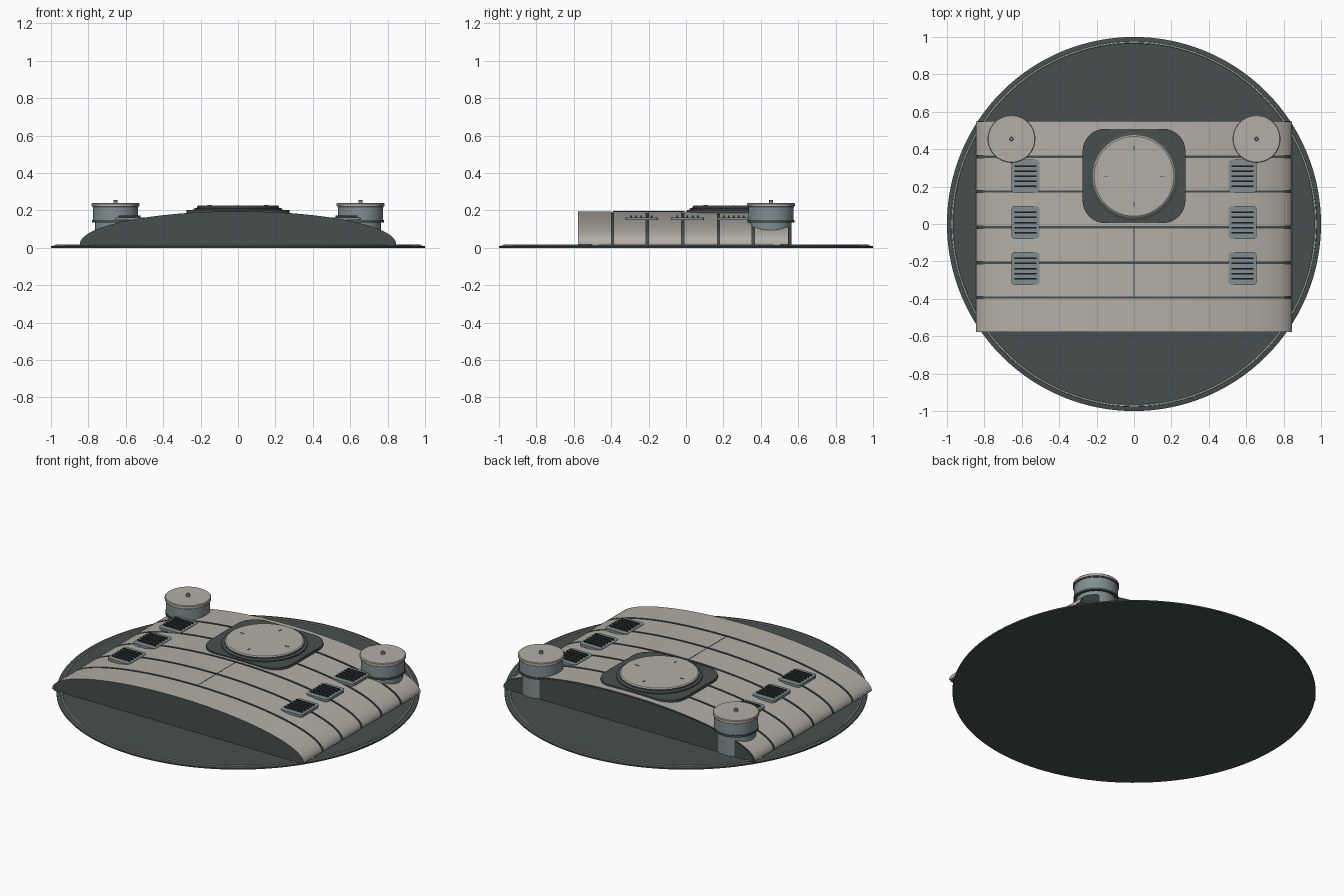
import bpy, bmesh, math

if "Cube" in bpy.data.objects:
    bpy.data.objects.remove(bpy.data.objects["Cube"])


def material(name, rgb):
    m = bpy.data.materials.new(name)
    m.diffuse_color = (*rgb, 1)
    m.use_nodes = True
    m.node_tree.nodes["Principled BSDF"].inputs["Base Color"].default_value = m.diffuse_color
    return m


TAN = material("warm grey", (0.45, 0.425, 0.385))
DARK = material("dark slate", (0.062, 0.078, 0.075))
BLUE = material("blue grey", (0.22, 0.275, 0.285))
BLACK = material("near black", (0.025, 0.032, 0.034))


def finish(name, bm, mats, rule=None):
    bmesh.ops.recalc_face_normals(bm, faces=bm.faces)
    if rule:
        for f in bm.faces:
            f.material_index = rule(f)
    me = bpy.data.meshes.new(name)
    bm.to_mesh(me)
    bm.free()
    for m in mats:
        me.materials.append(m)
    ob = bpy.data.objects.new(name, me)
    bpy.context.collection.objects.link(ob)
    return ob


def prism(name, pts, vec, mats, rule=None):
    """Extrude a closed outline along a vector."""
    bm = bmesh.new()
    face = bm.faces.new([bm.verts.new(p) for p in pts])
    ext = bmesh.ops.extrude_face_region(bm, geom=[face], use_keep_orig=True)
    verts = [g for g in ext["geom"] if isinstance(g, bmesh.types.BMVert)]
    bmesh.ops.translate(bm, verts=verts, vec=vec)
    return finish(name, bm, mats, rule)


def lathe(name, profile, cx, cy, mats, rule=None, n=64):
    """Revolve (r, z) points round a vertical axis; ends are capped."""
    bm = bmesh.new()
    rings = [[bm.verts.new((cx + r * math.cos(2 * math.pi * i / n),
                            cy + r * math.sin(2 * math.pi * i / n), z)) for i in range(n)]
             for r, z in profile]
    for a, b in zip(rings, rings[1:]):
        for i in range(n):
            j = (i + 1) % n
            bm.faces.new((a[i], a[j], b[j], b[i]))
    bm.faces.new(rings[0])
    bm.faces.new(rings[-1])
    return finish(name, bm, mats, rule)


def box(name, x, y, z, sx, sy, sz, mat):
    pts = [(x + i * sx / 2, y + j * sy / 2, z - sz / 2)
           for i, j in ((-1, -1), (1, -1), (1, 1), (-1, 1))]
    return prism(name, pts, (0, 0, sz), [mat])


def rounded(name, x, y, z0, z1, hx, hy, r, mat):
    pts = []
    for q, (i, j) in enumerate(((1, 1), (-1, 1), (-1, -1), (1, -1))):
        for k in range(9):
            a = math.pi / 2 * (q + k / 8)
            pts.append((x + i * (hx - r) + r * math.cos(a), y + j * (hy - r) + r * math.sin(a), z0))
    return prism(name, pts, (0, 0, z1 - z0), [mat])


def arch(y, w, h, z0, base, n=64):
    pts = [(w * math.cos(math.pi * i / n), y, z0 + h * math.sin(math.pi * i / n))
           for i in range(n + 1)]
    return [(w, y, base)] + pts + [(-w, y, base)]


# Round base disc with a light line near its rim
lathe("base_disc", [(1, 0), (1, 0.008), (0.98, 0.012)], 0, 0, [DARK], n=128)
lathe("rim_line", [(0.977, 0.010), (0.975, 0.0165), (0.968, 0.0165), (0.966, 0.0125)],
      0, 0, [DARK, TAN], lambda f: 0 if len(f.verts) > 4 else 1, n=128)

# Arched hull: dark core with six outer panels separated by grooves
prism("hull_core", arch(-0.575, 0.836, 0.168, 0.02, 0.01), (0, 1.125, 0), [DARK])
cuts = [-0.583, -0.393, -0.207, -0.018, 0.174, 0.36, 0.553]
for i, (a, b) in enumerate(zip(cuts, cuts[1:])):
    prism(f"hull_panel_{i + 1}", arch(a + 0.006, 0.845, 0.175, 0.02, 0.018),
          (0, b - a - 0.012, 0), [TAN, DARK], lambda f: int(abs(f.normal.y) > 0.9))
box("centre_seam", 0, -0.2, 0.1935, 0.005, 0.38, 0.005, DARK)

# Round hatch on a rounded plate
rounded("hatch_plate", 0, 0.257, 0.15, 0.201, 0.275, 0.252, 0.12, DARK)
lathe("hatch_ring", [(0.237, 0.195), (0.237, 0.208), (0.228, 0.212)], 0, 0.255, [DARK])
lathe("hatch_lid", [(0.22, 0.205), (0.22, 0.22), (0.213, 0.225)], 0, 0.255, [DARK, TAN],
      lambda f: int(f.normal.z > 0.3))
for i in range(4):
    a = i * math.pi / 2
    x, y = 0.15 * math.cos(a), 0.255 + 0.15 * math.sin(a)
    box(f"hatch_mark_{i + 1}", x, y, 0.226, 0.004 + 0.02 * abs(math.cos(a)),
        0.004 + 0.02 * abs(math.sin(a)), 0.003, DARK)

for side, s in (("left", -1), ("right", 1)):
    # Drum at the rear corner
    cx, cy = s * 0.655, 0.455
    lathe(f"{side}_drum_lower", [(0.11, 0.014), (0.11, 0.14)], cx, cy, [BLUE])
    lathe(f"{side}_drum_band", [(0.125, 0.136), (0.125, 0.148)], cx, cy, [DARK])
    lathe(f"{side}_drum_upper", [(0.121, 0.146), (0.121, 0.217)], cx, cy, [BLUE])
    lathe(f"{side}_drum_seal", [(0.123, 0.215), (0.123, 0.224)], cx, cy, [DARK])
    lathe(f"{side}_drum_cap", [(0.128, 0.222), (0.128, 0.235), (0.124, 0.239)], cx, cy, [TAN])
    lathe(f"{side}_drum_knob", [(0.011, 0.237), (0.011, 0.253), (0.008, 0.256)],
          cx, cy, [BLUE], n=16)
    # Three flat vents with dark slats
    for v, y in enumerate((0.255, 0.008, -0.238)):
        rounded(f"{side}_vent_{v + 1}", s * 0.58, y, 0.148, 0.163, 0.075, 0.089, 0.02, BLUE)
        for k in range(5):
            box(f"{side}_vent_{v + 1}_slat_{k + 1}", s * 0.58, y + (k - 2) * 0.027, 0.167,
                0.12, 0.008, 0.01, BLACK)

# Smooth curved sides, keep edges crisp
for ob in bpy.data.objects:
    ob.select_set(True)
    bpy.context.view_layer.objects.active = ob
bpy.ops.object.shade_smooth_by_angle(angle=math.radians(30))
